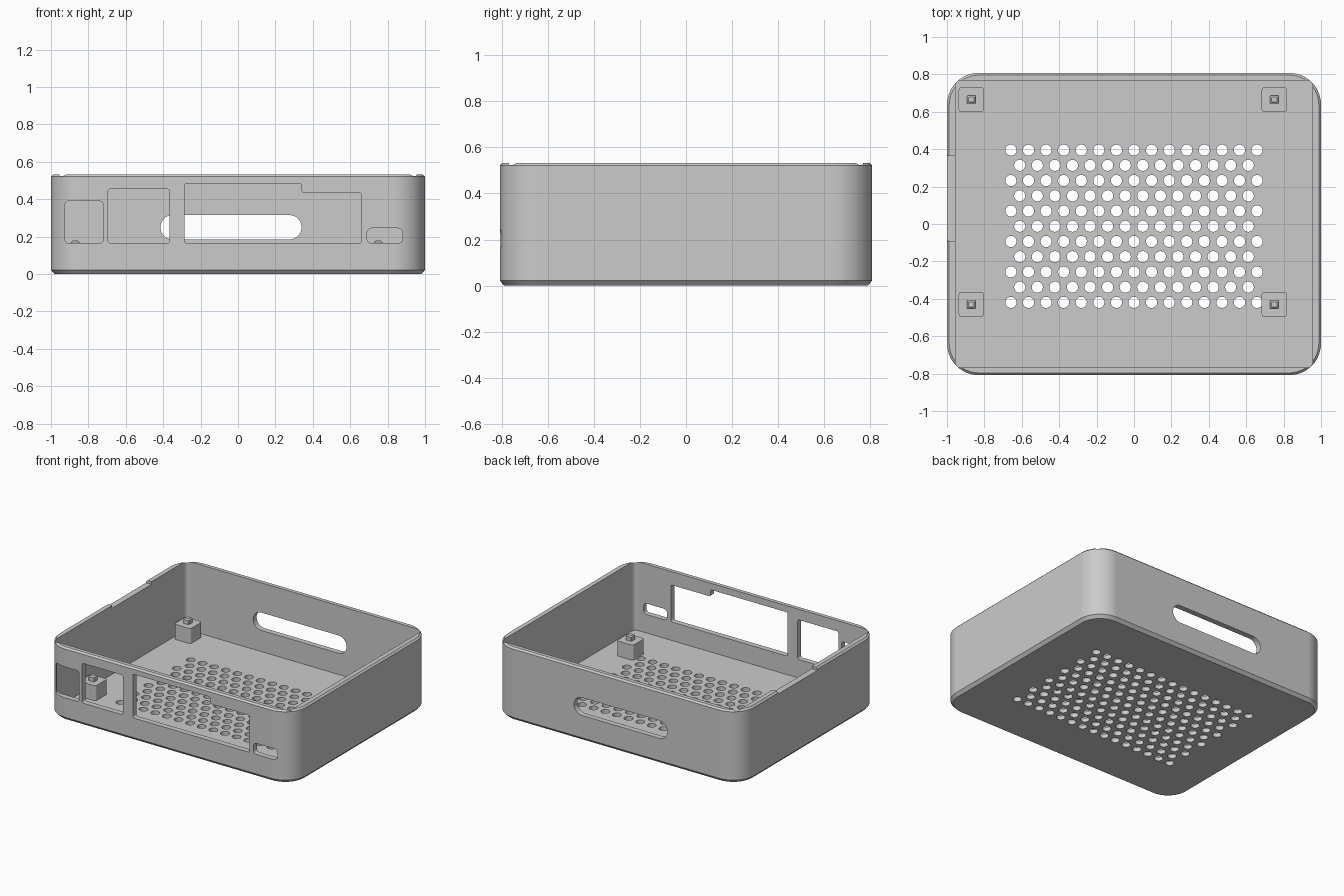
import bpy
import bmesh
from math import cos, sin, pi
from mathutils import Vector

cube = bpy.data.objects.get("Cube")
if cube:
    bpy.data.objects.remove(cube, do_unlink=True)

GREY = (0.6, 0.6, 0.6, 1.0)
mat = bpy.data.materials.new("plain grey")
mat.use_nodes = True
mat.diffuse_color = GREY
mat.node_tree.nodes["Principled BSDF"].inputs["Base Color"].default_value = GREY

HX, HY, TOP, FLOOR = 1.0, 0.808, 0.533, 0.03
OUTER_R = 0.17


def fillet(corners, r, steps=6):
    """Round every right-angled corner of a polygon."""
    pts = [Vector(c) for c in corners]
    out = []
    for i, p in enumerate(pts):
        a = (pts[i - 1] - p).normalized()
        b = (pts[(i + 1) % len(pts)] - p).normalized()
        for k in range(steps + 1):
            t = k / steps * pi / 2
            out.append(p + r * (a + b) - r * (b * cos(t) + a * sin(t)))
    return out


def rect(x0, x1, y0, y1, r, steps=6):
    return fillet([(x0, y0), (x1, y0), (x1, y1), (x0, y1)], r, steps)


def box_outline(hx, hy, r, steps=6, cx=0.0, cy=0.0):
    return rect(cx - hx, cx + hx, cy - hy, cy + hy, r, steps)


def circle(cx, cy, r, n=20):
    return [Vector((cx + r * cos(2 * pi * k / n), cy + r * sin(2 * pi * k / n)))
            for k in range(n)]


def loft(bm, rings, upright=False):
    """Skin a stack of outlines given as (outline, level)."""
    loops = []
    for outline, h in rings:
        loops.append([bm.verts.new((p.x, h, p.y) if upright else (p.x, p.y, h))
                      for p in outline])
    for low, high in zip(loops, loops[1:]):
        n = len(low)
        for i in range(n):
            j = (i + 1) % n
            bm.faces.new((low[i], low[j], high[j], high[i]))
    bm.faces.new(loops[0][::-1])
    bm.faces.new(loops[-1])


def finish(name, bm):
    bmesh.ops.remove_doubles(bm, verts=bm.verts, dist=1e-5)
    bmesh.ops.recalc_face_normals(bm, faces=bm.faces)
    mesh = bpy.data.meshes.new(name)
    bm.to_mesh(mesh)
    bm.free()
    mesh.materials.append(mat)
    ob = bpy.data.objects.new(name, mesh)
    bpy.context.collection.objects.link(ob)
    return ob


def activate(ob):
    bpy.ops.object.select_all(action="DESELECT")
    ob.select_set(True)
    bpy.context.view_layer.objects.active = ob


def carve(target, bm):
    """Subtract a set of separate solids from the target."""
    cutter = finish("cutter", bm)
    cutter.hide_render = True
    mod = target.modifiers.new("carve", "BOOLEAN")
    mod.operation = "DIFFERENCE"
    mod.solver = "EXACT"
    mod.object = cutter
    activate(target)
    bpy.ops.object.modifier_apply(modifier=mod.name)
    bpy.data.objects.remove(cutter, do_unlink=True)


def smooth(ob):
    activate(ob)
    bpy.ops.object.shade_smooth_by_angle(angle=pi / 6)
    mod = ob.modifiers.new("even shading", "WEIGHTED_NORMAL")
    mod.keep_sharp = True


# Tray body with bevelled top and bottom edges
def shell(inset):
    return box_outline(HX - inset, HY - inset, OUTER_R - inset, 12)


bm = bmesh.new()
loft(bm, [(shell(0.02), 0), (shell(0), 0.022),
          (shell(0), TOP - 0.012), (shell(0.012), TOP)])
tray = finish("tray", bm)

# Inner cavity
bm = bmesh.new()
cavity = box_outline(0.955, 0.768, 0.03)
loft(bm, [(cavity, FLOOR), (cavity, 1)])
carve(tray, bm)

# Front port openings and the rear slot
SILL = 0.165
ports = [
    rect(-0.925, -0.72, SILL, 0.39, 0.02),
    rect(-0.695, -0.365, SILL, 0.455, 0.015),
    fillet([(-0.285, SILL), (0.66, SILL), (0.66, 0.435),
            (0.34, 0.435), (0.34, 0.485), (-0.285, 0.485)], 0.012),
    rect(0.69, 0.88, SILL, 0.245, 0.025),
]
bm = bmesh.new()
for port in ports:
    loft(bm, [(port, -1), (port, -0.74)], upright=True)
slot = rect(-0.415, 0.34, 0.185, 0.315, 0.065, 10)
loft(bm, [(slot, 0.74), (slot, 1)], upright=True)
carve(tray, bm)

# Shallow dip in the rim of the right wall
bm = bmesh.new()
dip = rect(-1.1, -0.9, -0.09, 0.365, 0.005, 1)
loft(bm, [(dip, TOP - 0.02), (dip, 1)])
carve(tray, bm)

# Staggered vent holes through the floor
bm = bmesh.new()
PITCH, ROW = 0.094, 0.0814
for row in range(11):
    count = 15 - row % 2
    for col in range(count):
        hole = circle((col - (count - 1) / 2) * PITCH, 0.395 - row * ROW, 0.03)
        loft(bm, [(hole, -0.1), (hole, FLOOR + 0.05)])
carve(tray, bm)
smooth(tray)

# Corner posts with tapered locating pins
for side, x in (("right", -0.87), ("left", 0.75)):
    for end, y in (("back", 0.665), ("front", -0.43)):
        bm = bmesh.new()
        block = box_outline(0.067, 0.067, 0.015, 4, x, y)
        loft(bm, [(block, FLOOR - 0.006), (block, 0.14)])
        smooth(finish(f"{end}_{side}_post", bm))
        bm = bmesh.new()
        base = box_outline(0.022, 0.022, 0.002, 1, x, y)
        tip = box_outline(0.014, 0.014, 0.002, 1, x, y)
        loft(bm, [(base, 0.135), (base, 0.17), (tip, 0.178)])
        finish(f"{end}_{side}_pin", bm)
